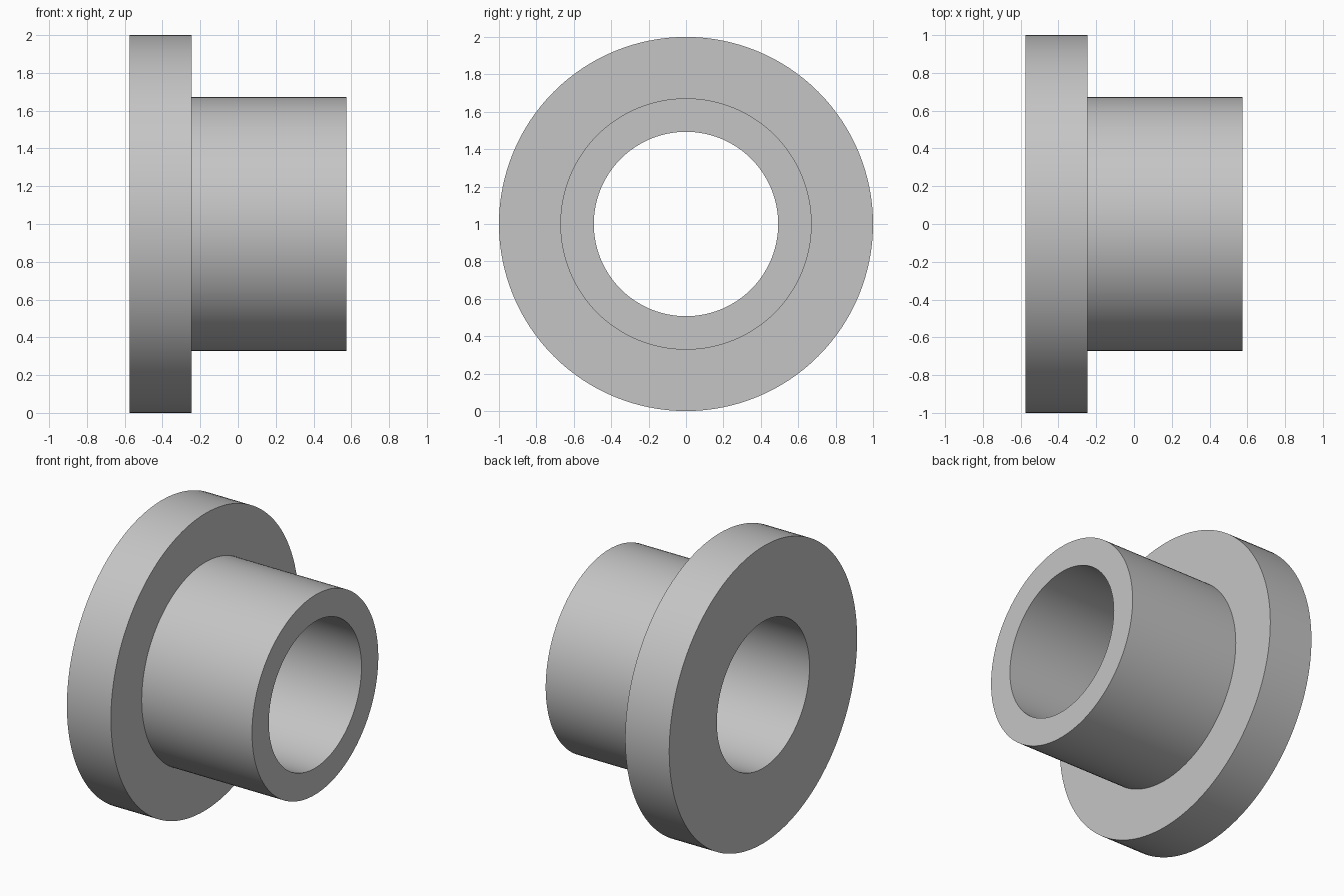
import bpy
import bmesh
from math import cos, sin, tau, radians
from mathutils import Vector

cube = bpy.data.objects.get("Cube")
if cube:
    bpy.data.objects.remove(cube, do_unlink=True)

SEGMENTS = 128
HALF_LENGTH = 0.575
FLANGE_END = -0.247
FLANGE_R, SLEEVE_R, BORE_R = 1.0, 0.672, 0.493

# Plain grey metal
metal = bpy.data.materials.new("grey_metal")
metal.use_nodes = True
colour = (0.56, 0.56, 0.56, 1)
metal.diffuse_color = colour
metal.node_tree.nodes["Principled BSDF"].inputs["Base Color"].default_value = colour


def lathe_x(name, profile, material):
    """Revolve a closed (x, radius) profile around the x axis."""
    bm = bmesh.new()
    rings = []
    for x, r in profile:
        rings.append([bm.verts.new(Vector((x, r * cos(tau * i / SEGMENTS), r * sin(tau * i / SEGMENTS))))
                      for i in range(SEGMENTS)])
    for k, ring in enumerate(rings):
        after = rings[(k + 1) % len(rings)]
        for i in range(SEGMENTS):
            j = (i + 1) % SEGMENTS
            bm.faces.new((ring[i], ring[j], after[j], after[i]))
    bmesh.ops.recalc_face_normals(bm, faces=bm.faces)
    mesh = bpy.data.meshes.new(name)
    bm.to_mesh(mesh)
    bm.free()
    mesh.materials.append(material)
    obj = bpy.data.objects.new(name, mesh)
    bpy.context.collection.objects.link(obj)
    return obj


# Flange, sleeve and through bore as one turned part
bushing = lathe_x("flanged_bushing", [
    (-HALF_LENGTH, BORE_R),
    (-HALF_LENGTH, FLANGE_R),
    (FLANGE_END, FLANGE_R),
    (FLANGE_END, SLEEVE_R),
    (HALF_LENGTH, SLEEVE_R),
    (HALF_LENGTH, BORE_R),
], metal)
bushing.location.z = FLANGE_R

# Smooth round walls, crisp rims
bpy.ops.object.select_all(action='DESELECT')
bushing.select_set(True)
bpy.context.view_layer.objects.active = bushing
bpy.ops.object.shade_smooth_by_angle(angle=radians(30))
